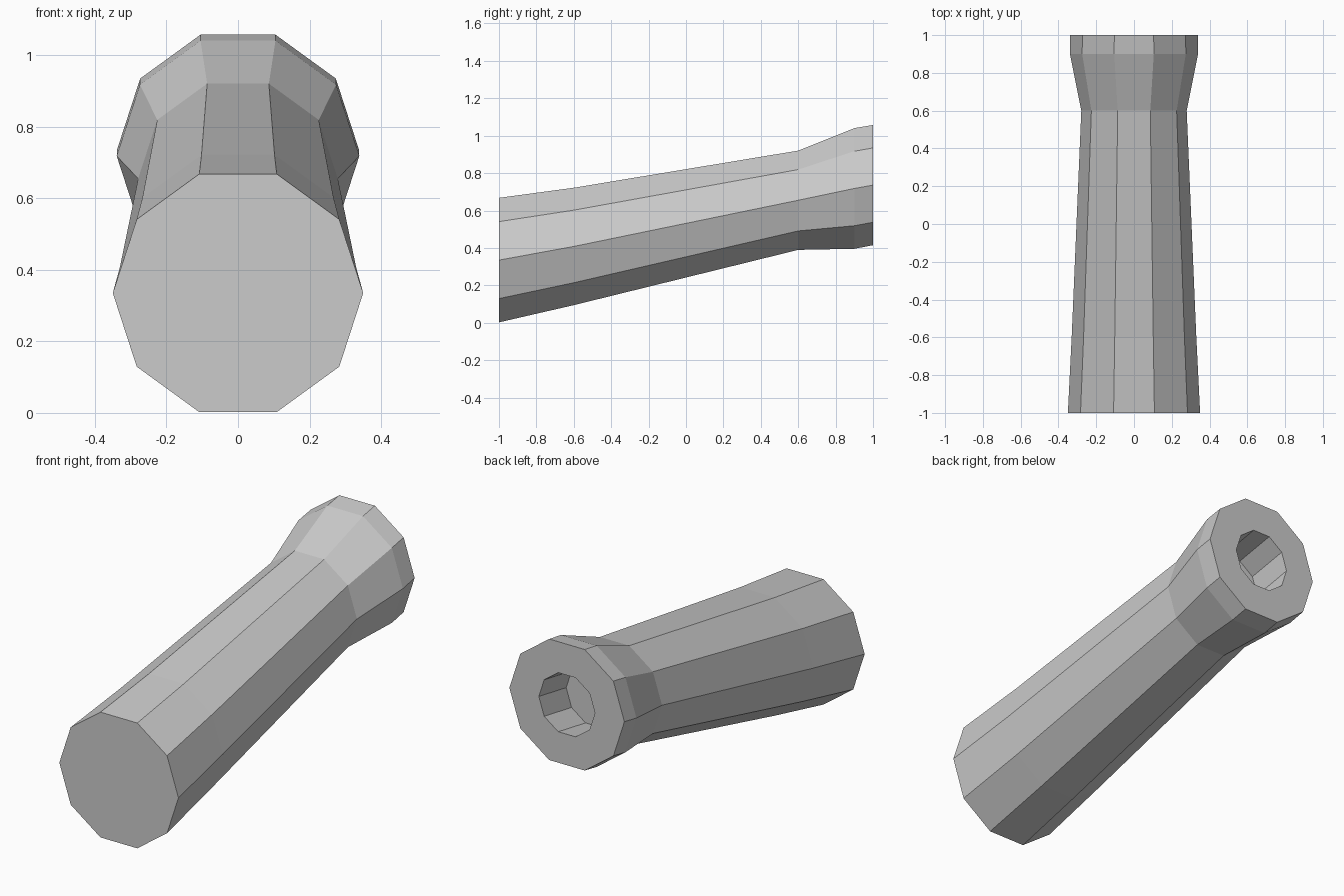
import bpy, bmesh, math

if "Cube" in bpy.data.objects:
    bpy.data.objects.remove(bpy.data.objects["Cube"])

SIDES = 10

grey = bpy.data.materials.new("light grey")
grey.diffuse_color = (0.6, 0.6, 0.6, 1)
grey.use_nodes = True
grey.node_tree.nodes["Principled BSDF"].inputs["Base Color"].default_value = grey.diffuse_color

# Cross-sections along the tube: y, centre height, radius
# Outer shell from closed end to flared rim, then down into the bore
rings = [
    (-1.0, 0.335, 0.35),
    (-0.6, 0.408, 0.33),
    (0.6, 0.655, 0.279),
    (0.9, 0.718, 0.339),
    (1.0, 0.736, 0.338),
    (1.0, 0.736, 0.165),
    (0.77, 0.695, 0.165),
]

bm = bmesh.new()


def add_ring(y, cz, r):
    angles = [2 * math.pi * i / SIDES for i in range(SIDES)]
    return [bm.verts.new((r * math.cos(a), y, cz + r * math.sin(a))) for a in angles]


loops = [add_ring(*r) for r in rings]

# Walls between neighbouring rings
for a, b in zip(loops, loops[1:]):
    for i in range(SIDES):
        j = (i + 1) % SIDES
        bm.faces.new((a[i], a[j], b[j], b[i]))

# Closed end and bore floor
bm.faces.new(loops[0])
bm.faces.new(loops[-1])
bmesh.ops.recalc_face_normals(bm, faces=bm.faces)

mesh = bpy.data.meshes.new("flared_tube")
bm.to_mesh(mesh)
bm.free()
mesh.materials.append(grey)
tube = bpy.data.objects.new("flared_tube", mesh)
bpy.context.collection.objects.link(tube)
